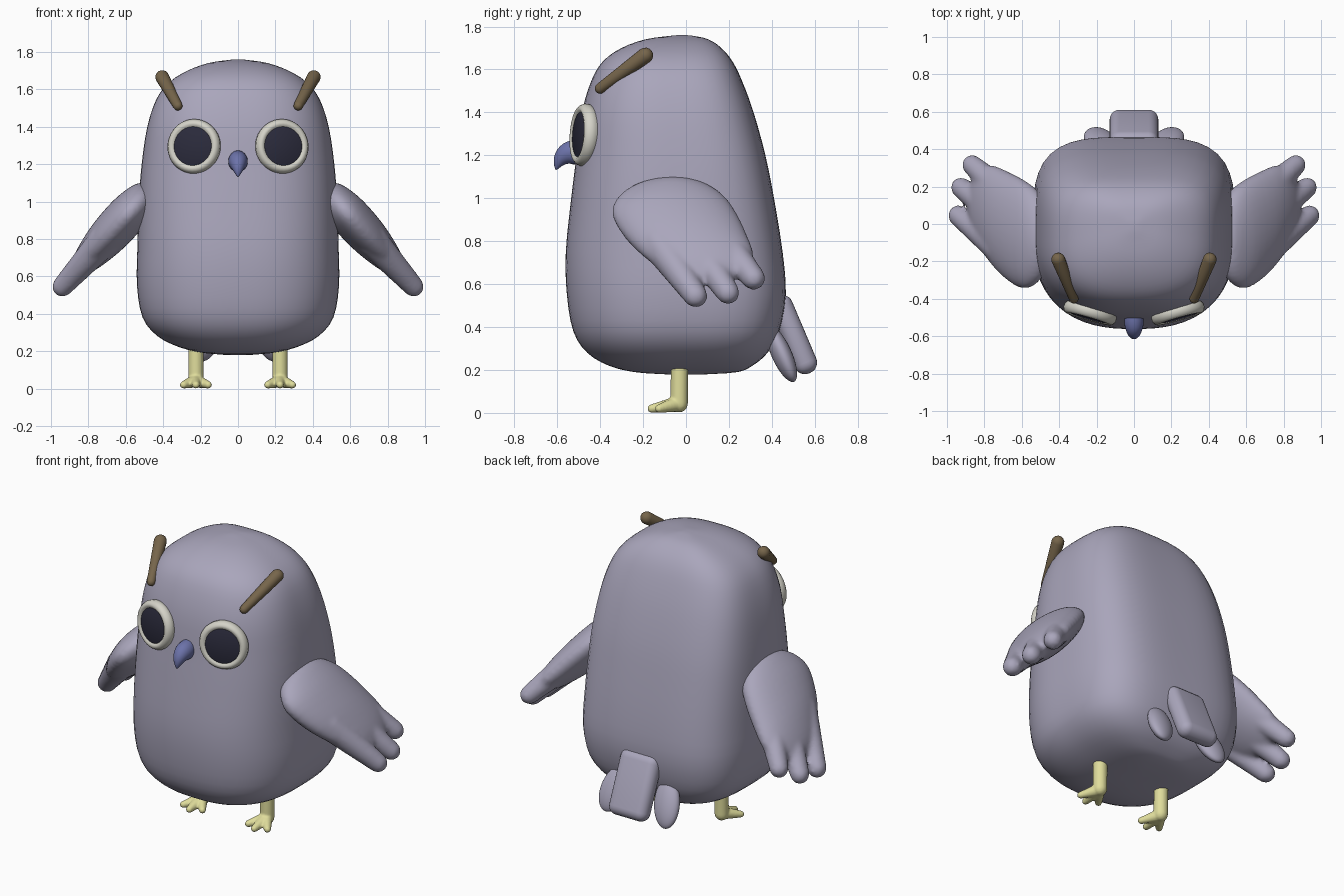
import bpy, bmesh, math
from mathutils import Vector

if "Cube" in bpy.data.objects:
    bpy.data.objects.remove(bpy.data.objects["Cube"])


def material(name, rgb):
    m = bpy.data.materials.new(name)
    m.diffuse_color = (*rgb, 1)
    m.use_nodes = True
    m.node_tree.nodes["Principled BSDF"].inputs["Base Color"].default_value = m.diffuse_color
    return m


PLUMAGE = material("lavender_grey", (0.40, 0.38, 0.50))
YELLOW = material("pale_yellow", (0.74, 0.72, 0.33))
BLUE = material("slate_blue", (0.15, 0.17, 0.40))
BROWN = material("brown", (0.18, 0.13, 0.07))
CREAM = material("off_white", (0.66, 0.65, 0.58))
DARK = material("dark_navy", (0.024, 0.024, 0.045))


def loft(bm, rings):
    """Skin a list of point rings and cap both ends."""
    vs = [[bm.verts.new(p) for p in ring] for ring in rings]
    n = len(vs[0])
    for a, b in zip(vs, vs[1:]):
        for i in range(n):
            j = (i + 1) % n
            bm.faces.new((a[i], a[j], b[j], b[i]))
    bm.faces.new(vs[0][::-1])
    bm.faces.new(vs[-1])


def ellipse(c, u, v, n=24):
    c, u, v = Vector(c), Vector(u), Vector(v)
    return [c + u * math.cos(2 * math.pi * i / n) + v * math.sin(2 * math.pi * i / n)
            for i in range(n)]


def capsule(bm, a, b, ra, rb, n=20):
    """Tapered rod with round ends."""
    a, b = Vector(a), Vector(b)
    d = (b - a).normalized()
    u = d.orthogonal().normalized()
    v = d.cross(u)
    rings = []
    for c, r, angles in ((a, ra, (-86, -65, -45, -22, 0)), (b, rb, (0, 22, 45, 65, 86))):
        for t in map(math.radians, angles):
            k = r * math.cos(t)
            rings.append(ellipse(c + d * r * math.sin(t), u * k, v * k, n))
    loft(bm, rings)


def finish(bm, name, mat, sharp=60, voxel=0, smooth=0):
    bmesh.ops.recalc_face_normals(bm, faces=bm.faces)
    me = bpy.data.meshes.new(name)
    bm.to_mesh(me)
    bm.free()
    me.materials.append(mat)
    for p in me.polygons:
        p.use_smooth = True
    me.set_sharp_from_angle(angle=math.radians(sharp))
    ob = bpy.data.objects.new(name, me)
    bpy.context.collection.objects.link(ob)
    if voxel:
        m = ob.modifiers.new("blend", 'REMESH')
        m.mode = 'VOXEL'
        m.voxel_size = voxel
        m.use_smooth_shade = True
        s = ob.modifiers.new("soften", 'SMOOTH')
        s.iterations = smooth
    return ob


def spline(rows, steps):
    """Catmull-Rom interpolation of parameter rows."""
    out = []
    for i in range(len(rows) - 1):
        p0, p1, p2, p3 = (rows[max(0, min(len(rows) - 1, i + k))] for k in (-1, 0, 1, 2))
        for s in range(steps):
            t = s / steps
            out.append([0.5 * (2 * b + (c - a) * t + (2 * a - 5 * b + 4 * c - d) * t * t
                               + (3 * b - a - 3 * c + d) * t ** 3)
                        for a, b, c, d in zip(p0, p1, p2, p3)])
    return out + [list(rows[-1])]


# body: rounded-square sections (z, half width, front y, back y)
BODY = [(.18, .05, -.1, .1), (.19, .18, -.24, .24), (.22, .31, -.36, .31),
        (.28, .43, -.46, .38), (.38, .51, -.525, .435), (.55, .54, -.555, .465),
        (.75, .538, -.56, .45), (1.0, .53, -.535, .41), (1.2, .515, -.51, .37),
        (1.4, .485, -.485, .315), (1.55, .435, -.44, .26), (1.64, .365, -.385, .215),
        (1.70, .27, -.30, .165), (1.74, .16, -.19, .105), (1.757, .05, -.07, .03),
        (1.76, .01, -.03, -.01)]
rings = []
for z, w, yf, yb in spline(BODY, 3):
    ring = []
    for i in range(64):
        c, s = math.cos(i * math.pi / 32), math.sin(i * math.pi / 32)
        n = 3.6 if s > 0 else 2.5
        r = (abs(c) ** n + abs(s) ** n) ** (-1 / n)
        ring.append((w * r * c, (yf + yb) / 2 + (yb - yf) / 2 * r * s, z))
    rings.append(ring)
bm = bmesh.new()
loft(bm, rings)
finish(bm, "body", PLUMAGE, 80)

# beak: sections bending downward (y, z, half width, half height, bend)
BEAK = [(-.47, 1.215, .045, .058, 0), (-.52, 1.215, .052, .057, 0),
        (-.555, 1.207, .047, .05, 22), (-.583, 1.185, .035, .036, 45),
        (-.598, 1.157, .02, .02, 65), (-.605, 1.133, .004, .004, 75)]
bm = bmesh.new()
loft(bm, [ellipse((0, y, z), (w, 0, 0),
                  (0, -h * math.sin(math.radians(a)), h * math.cos(math.radians(a))))
          for y, z, w, h, a in spline(BEAK, 3)])
finish(bm, "beak", BLUE, 80)

# wing palm sections (distance along wing, front y, back y, half thickness)
PALM = [(-.065, -.09, .01, .025), (-.03, -.23, .10, .07), (.04, -.315, .18, .095),
        (.14, -.345, .235, .108), (.28, -.285, .285, .105), (.40, -.195, .315, .088),
        (.49, -.10, .28, .065), (.55, .0, .22, .035)]
# feathers (start along, start y, end along, end y, start radius, end radius)
FEATHERS = [(.32, -.13, .655, .045, .085, .056), (.30, .03, .635, .195, .085, .055),
            (.25, .14, .545, .315, .08, .055)]

for side, label in ((-1, "left"), (1, "right")):
    # wing: palm and three feather tips blended together
    def wing_point(s, y):
        return Vector((side * (.50 + .67 * s), y, 1.03 - .74 * s))
    normal = Vector((side * .74, 0, .67))
    bm = bmesh.new()
    loft(bm, [ellipse(wing_point(s, (yf + yb) / 2), (0, (yb - yf) / 2, 0), normal * h, 36)
              for s, yf, yb, h in spline(PALM, 3)])
    for s0, y0, s1, y1, r0, r1 in FEATHERS:
        capsule(bm, wing_point(s0, y0), wing_point(s1, y1), r0, r1)
    finish(bm, label + "_wing", PLUMAGE, 80, .014, 6)

    # eye: rounded rim with a flat dark disc
    centre = Vector((side * .235, -.475, 1.295))
    q = Vector((side * .27, -.96, .07)).to_track_quat('Z', 'Y')
    for part, mat, profile in (
            ("eye_rim", CREAM, ((.09, .014), (.102, .024), (.113, .033), (.126, .034),
                                (.138, .024), (.146, .006), (.144, -.015), (.13, -.035))),
            ("pupil", DARK, ((.104, .012), (.104, .026), (.098, .029)))):
        bm = bmesh.new()
        loft(bm, [[centre + q @ p for p in ellipse((0, 0, h), (r, 0, 0), (0, r, 0), 40)]
                  for r, h in profile])
        finish(bm, label + "_" + part, mat, 50)

    # brow tuft
    bm = bmesh.new()
    capsule(bm, (side * .322, -.40, 1.512), (side * .405, -.19, 1.665), .025, .037)
    finish(bm, label + "_brow_tuft", BROWN, 80)

    # leg with three toes
    x = side * .225
    bm = bmesh.new()
    capsule(bm, (x, -.03, .21), (x, -.032, .043), .041, .041)
    for dx, y in ((-.066, -.125), (0, -.16), (.066, -.125)):
        capsule(bm, (x, -.04, .042), (x + dx, y, .02), .037, .02)
    finish(bm, label + "_leg", YELLOW, 80, .007, 2)

    # outer tail feather
    bm = bmesh.new()
    bmesh.ops.create_uvsphere(bm, u_segments=28, v_segments=18, radius=1)
    ob = finish(bm, label + "_tail_feather", PLUMAGE, 80)
    ob.scale = (.085, .047, .145)
    ob.rotation_euler = (math.radians(24), math.radians(-14 * side), 0)
    ob.location = (side * .18, .445, .275)

# middle tail feather: rounded slab
bm = bmesh.new()
bmesh.ops.create_cube(bm, size=1)
bmesh.ops.scale(bm, vec=(.26, .11, .39), verts=bm.verts)
bmesh.ops.bevel(bm, geom=bm.edges[:], offset=.052, segments=6, profile=.5, affect='EDGES')
ob = finish(bm, "middle_tail_feather", PLUMAGE, 80)
ob.rotation_euler = (math.radians(23), 0, 0)
ob.location = (0, .50, .365)
